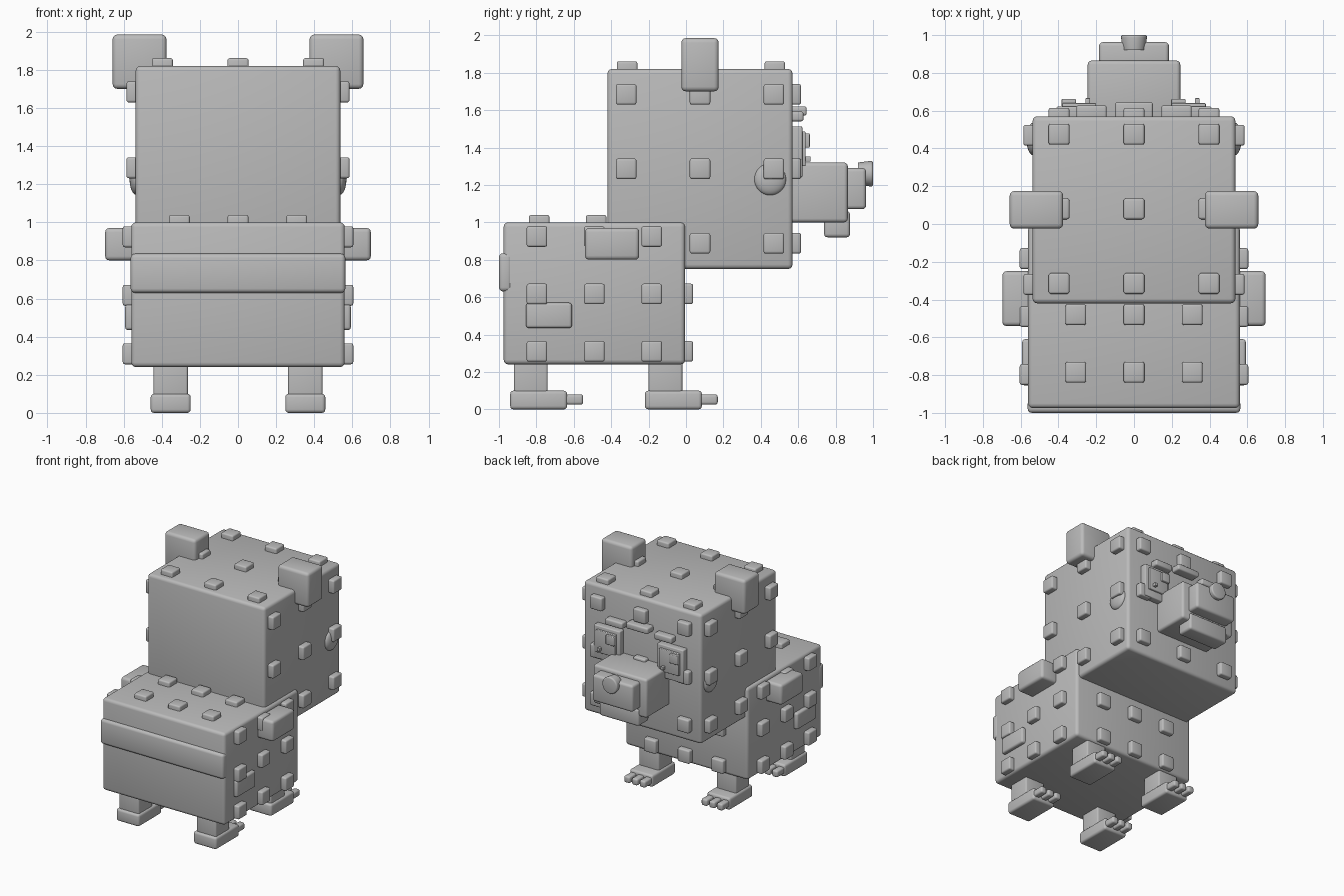
import bpy, bmesh, math
from mathutils import Matrix, Vector

if "Cube" in bpy.data.objects:
    bpy.data.objects.remove(bpy.data.objects["Cube"])

grey = bpy.data.materials.new("plain grey")
grey.use_nodes = True
colour = (0.5, 0.5, 0.5, 1)
grey.diffuse_color = colour
grey.node_tree.nodes["Principled BSDF"].inputs["Base Color"].default_value = colour


def finish(name, bm):
    mesh = bpy.data.meshes.new(name)
    bm.to_mesh(mesh)
    bm.free()
    mesh.materials.append(grey)
    obj = bpy.data.objects.new(name, mesh)
    bpy.context.collection.objects.link(obj)
    bpy.ops.object.select_all(action='DESELECT')
    obj.select_set(True)
    bpy.context.view_layer.objects.active = obj
    bpy.ops.object.shade_smooth_by_angle(angle=math.radians(40))
    return obj


def block(name, x, y, z, radius=0.02):
    """Rounded box spanning the given (low, high) ranges."""
    lo, hi = Vector((x[0], y[0], z[0])), Vector((x[1], y[1], z[1]))
    bm = bmesh.new()
    bmesh.ops.create_cube(bm, size=1, matrix=Matrix.Translation((lo + hi) / 2)
                          @ Matrix.Diagonal((hi - lo).to_4d()))
    bmesh.ops.bevel(bm, geom=bm.edges[:], offset=radius, segments=3,
                    profile=0.5, affect='EDGES')
    return finish(name, bm)


def tuft(name, centre, axis):
    """Small square stud lying on a face that points along the axis."""
    half = [0.055] * 3
    half[axis] = 0.043
    block(name, *[(c - h, c + h) for c, h in zip(centre, half)], radius=0.012)


def span(c, half):
    return (c - half, c + half)


# Main masses
block("body", (-0.56, 0.56), (-0.975, -0.005), (0.24, 1.0), 0.025)
block("rear_band", (-0.563, 0.563), (-1.0, -0.93), (0.63, 0.835), 0.022)
block("head", (-0.537, 0.537), (-0.42, 0.57), (0.75, 1.82), 0.025)

# Snout
block("muzzle", (-0.245, 0.245), (0.5, 0.865), (1.0, 1.32), 0.02)
block("upper_snout", (-0.185, 0.185), (0.8, 0.963), (1.07, 1.29), 0.02)
block("jaw", (-0.18, 0.18), (0.738, 0.877), (0.92, 1.06), 0.018)

# Nose: short tapered drum with a softened rim
bm = bmesh.new()
bmesh.ops.create_cone(bm, cap_ends=True, segments=32, radius1=0.06, radius2=0.07, depth=0.08,
                      matrix=Matrix.Translation((0, 0.96, 1.26))
                      @ Matrix.Rotation(-math.pi / 2, 4, 'X'))
rim = [e for e in bm.edges if all(v.co.y > 0.99 for v in e.verts)]
bmesh.ops.bevel(bm, geom=rim, offset=0.012, segments=3, profile=0.5, affect='EDGES')
finish("nose", bm)

# Brows
block("middle_brow", (-0.1, 0.1), (0.55, 0.645), (1.57, 1.62), 0.012)

for side, s in (("left", 1), ("right", -1)):
    def across(a, b):
        return tuple(sorted((s * a, s * b)))

    block(side + "_ear", across(0.375, 0.658), (-0.025, 0.175), (1.70, 1.985), 0.025)
    block(side + "_brow", across(0.145, 0.305), (0.55, 0.628), (1.54, 1.592), 0.012)
    block(side + "_upper_flank_patch", across(0.5, 0.697), (-0.54, -0.25), (0.80, 0.97), 0.022)
    block(side + "_lower_flank_patch", across(0.5, 0.592), (-0.855, -0.61), (0.435, 0.57), 0.015)

    # Eye: layered plates, the pupil and glint set the same way on both sides
    e = s * 0.29
    block(side + "_eye_frame", span(e, 0.12), (0.56, 0.622), (1.24, 1.513), 0.008)
    block(side + "_eye", span(e, 0.09), (0.6, 0.64), (1.30, 1.485), 0.006)
    block(side + "_pupil", span(e - 0.055, 0.038), (0.62, 0.662), (1.40, 1.475), 0.006)
    block(side + "_glint", span(e + 0.045, 0.013), (0.62, 0.666), (1.325, 1.352), 0.004)

    # Cheek disc
    bm = bmesh.new()
    bmesh.ops.create_uvsphere(bm, u_segments=32, v_segments=16, radius=0.085,
                              matrix=Matrix.Translation((s * 0.535, 0.45, 1.23))
                              @ Matrix.Diagonal((0.4, 1, 1, 1)))
    finish(side + "_cheek", bm)

    # Legs, feet and toes
    for end, y in (("front", -0.11), ("rear", -0.83)):
        name = f"{side}_{end}_"
        block(name + "leg", span(s * 0.353, 0.09), span(y, 0.09), (0.05, 0.3), 0.012)
        block(name + "foot", span(s * 0.353, 0.105), (y - 0.11, y + 0.195), (0, 0.1), 0.018)
        for i in (-1, 0, 1):
            block(name + "toe", span(s * 0.353 + i * 0.07, 0.027),
                  (y + 0.15, y + 0.28), (0.025, 0.08), 0.014)

    # Tufts on the sides
    for i in (-1, 0, 1):
        for j in (-1, 0, 1):
            tuft(side + "_body_tuft", (s * 0.562, -0.49 + i * 0.307, 0.617 + j * 0.307), 0)
            tuft(side + "_head_tuft", (s * 0.542, 0.075 + i * 0.395, 1.286 + j * 0.398), 0)

# Tufts on the tops and the face side
for i in (-1, 0, 1):
    for j in (-1, 0, 1):
        tuft("crown_tuft", (i * 0.397, 0.08 + j * 0.395, 1.818), 2)
        tuft("face_tuft", (i * 0.397, 0.572, 1.286 + j * 0.398), 1)
    for y in (-0.48, -0.785):
        tuft("back_tuft", (i * 0.308, y, 0.996), 2)
    for z in (0.617, 0.31):
        tuft("chest_tuft", (i * 0.308, -0.005, z), 1)
